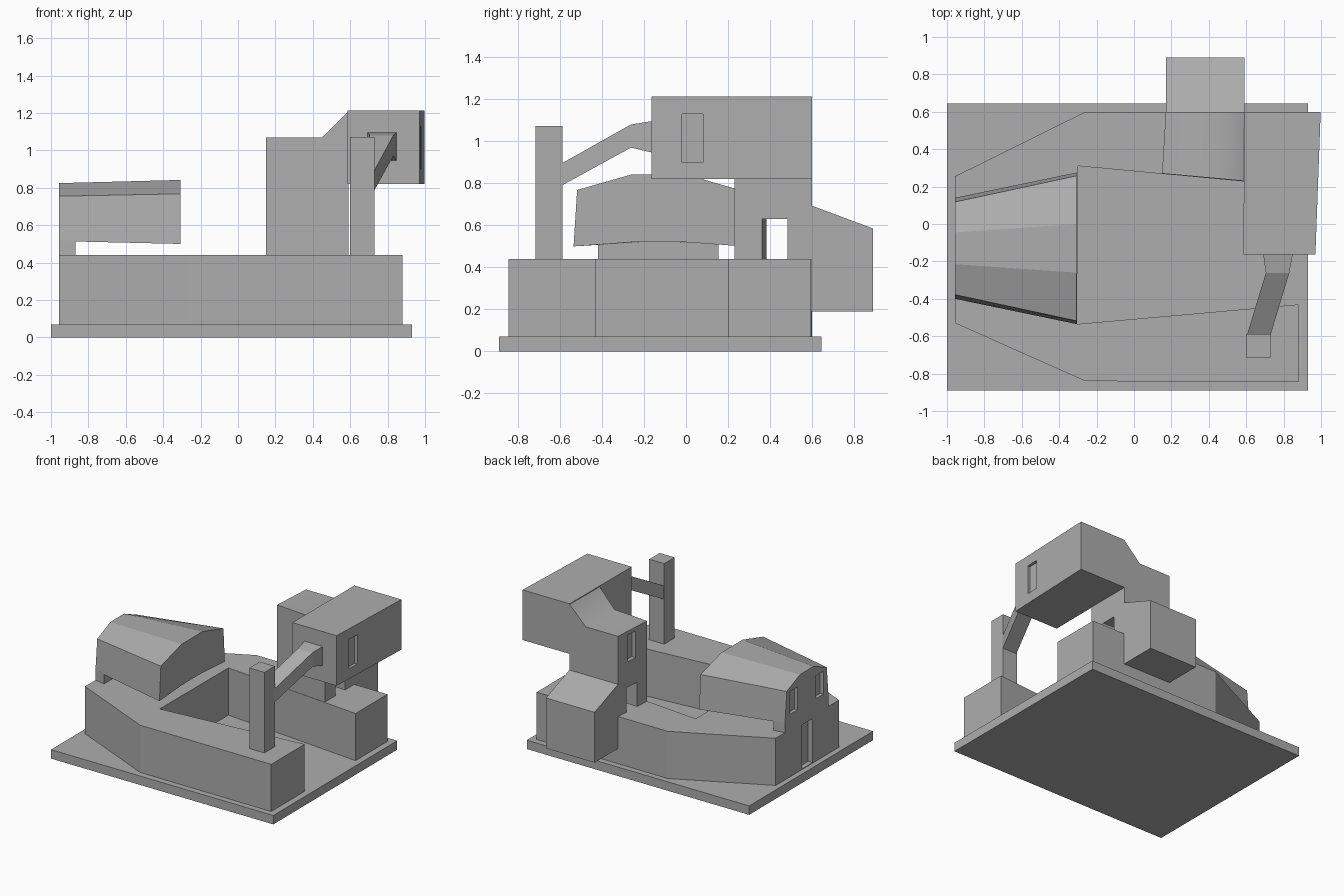
import bpy, bmesh, math

if "Cube" in bpy.data.objects:
    bpy.data.objects.remove(bpy.data.objects["Cube"])

grey = bpy.data.materials.new("mid_grey")
grey.diffuse_color = (0.42, 0.42, 0.42, 1)
grey.use_nodes = True
grey.node_tree.nodes["Principled BSDF"].inputs["Base Color"].default_value = grey.diffuse_color


def loft(name, sections):
    """Closed solid through loops of 3D points with equal counts."""
    bm = bmesh.new()
    loops = [[bm.verts.new(p) for p in s] for s in sections]
    n = len(loops[0])
    for a, b in zip(loops, loops[1:]):
        for i in range(n):
            j = (i + 1) % n
            bm.faces.new((a[i], a[j], b[j], b[i]))
    bm.faces.new(loops[0])
    bm.faces.new(loops[-1])
    bmesh.ops.recalc_face_normals(bm, faces=bm.faces)
    me = bpy.data.meshes.new(name)
    bm.to_mesh(me)
    bm.free()
    me.materials.append(grey)
    ob = bpy.data.objects.new(name, me)
    bpy.context.collection.objects.link(ob)
    return ob


def prism(name, outline, z0, z1):
    return loft(name, [[(x, y, z) for x, y in outline] for z in (z0, z1)])


def box(name, x, y, z):
    return prism(name, [(x[0], y[0]), (x[1], y[0]), (x[1], y[1]), (x[0], y[1])], *z)


def cut(ob, cutter):
    """Subtract the cutter, then throw it away."""
    cutter.hide_render = True
    mod = ob.modifiers.new("cut", 'BOOLEAN')
    mod.operation = 'DIFFERENCE'
    mod.solver = 'EXACT'
    mod.object = cutter
    bpy.context.view_layer.objects.active = ob
    bpy.ops.object.modifier_apply(modifier=mod.name)
    bpy.data.objects.remove(cutter)


def smooth(ob, degrees):
    bpy.ops.object.select_all(action='DESELECT')
    ob.select_set(True)
    bpy.context.view_layer.objects.active = ob
    bpy.ops.object.shade_smooth_by_angle(angle=math.radians(degrees))


# Base plate
box("base_plate", (-1, 0.93), (-0.89, 0.645), (0, 0.07))

# U-shaped ground floor around an open courtyard, with end door
ground = prism("ground_floor", [
    (-0.957, -0.53), (-0.26, -0.84), (0.88, -0.845), (0.88, -0.43),
    (-0.305, -0.535), (-0.30, 0.31), (0.88, 0.20), (0.88, 0.595),
    (-0.26, 0.60), (-0.957, 0.255)], 0.07, 0.44)
cut(ground, box("door_cutter", (-1.0, -0.92), (-0.20, -0.07), (0.075, 0.42)))


# Faceted vaulted hall, narrowing to the left, with two end windows
def vault(x, foot, eave, ridge, zs):
    c = -0.13
    half = [(foot, zs[0]), (eave, zs[1]), (ridge, zs[2])]
    left = [(x, c - w, z) for w, z in half]
    right = [(x, c + w, z) for w, z in reversed(half)]
    under = [(x, c + 0.32 * foot, zs[3]), (x, c - 0.32 * foot, zs[3])]
    return left + right + under


hall = loft("vaulted_hall", [
    vault(-0.957, 0.27, 0.248, 0.085, (0.515, 0.755, 0.825, 0.52)),
    vault(-0.307, 0.405, 0.388, 0.13, (0.50, 0.768, 0.842, 0.52))])
for y in (-0.29, 0.03):
    cut(hall, box("window_cutter", (-1.0, -0.93), (y - 0.045, y + 0.045), (0.56, 0.74)))
prism("hall_support", [(-0.957, -0.40), (-0.87, -0.418), (-0.87, 0.155), (-0.957, 0.14)], 0.44, 0.522)

# Tower with softly shaded sloped shoulder, through passage and window
tower = loft("tower", [
    [(0.15, 0.27, 0.44), (0.592, 0.23, 0.44), (0.592, 0.23, 1.21), (0.45, 0.243, 1.07), (0.15, 0.27, 1.07)],
    [(0.17, 0.60, 0.44), (0.592, 0.60, 0.44), (0.592, 0.60, 1.21), (0.45, 0.60, 1.07), (0.17, 0.60, 1.07)]])
cut(tower, prism("passage_cutter", [(0.1, 0.385), (0.65, 0.36), (0.65, 0.48), (0.1, 0.505)], 0.40, 0.63))
cut(tower, box("window_cutter", (0.1, 0.19), (0.40, 0.49), (0.83, 1.04)))
smooth(tower, 50)

# Overhanging upper room with side window
room = prism("upper_room", [(0.585, -0.163), (0.97, -0.163), (0.998, 0.60), (0.59, 0.60)], 0.82, 1.213)
cut(room, box("window_cutter", (0.955, 1.05), (-0.02, 0.08), (0.90, 1.13)))

# Rear annex with a lean-to roof
loft("rear_annex", [
    [(x, 0.59, 0.19), (x, 0.89, 0.19), (x, 0.89, 0.585), (x, 0.59, 0.697)]
    for x in (0.17, 0.592)])

# Free-standing post and bent link to the upper room
box("post", (0.60, 0.73), (-0.715, -0.587), (0.44, 1.072))
loft("link_beam", [
    [(x0, y, z0), (x1, y, z0), (x1, y, z1), (x0, y, z1)]
    for y, x0, x1, z0, z1 in (
        (-0.60, 0.602, 0.728, 0.785, 0.89),
        (-0.262, 0.705, 0.83, 0.97, 1.08),
        (-0.155, 0.69, 0.85, 0.945, 1.097))])
